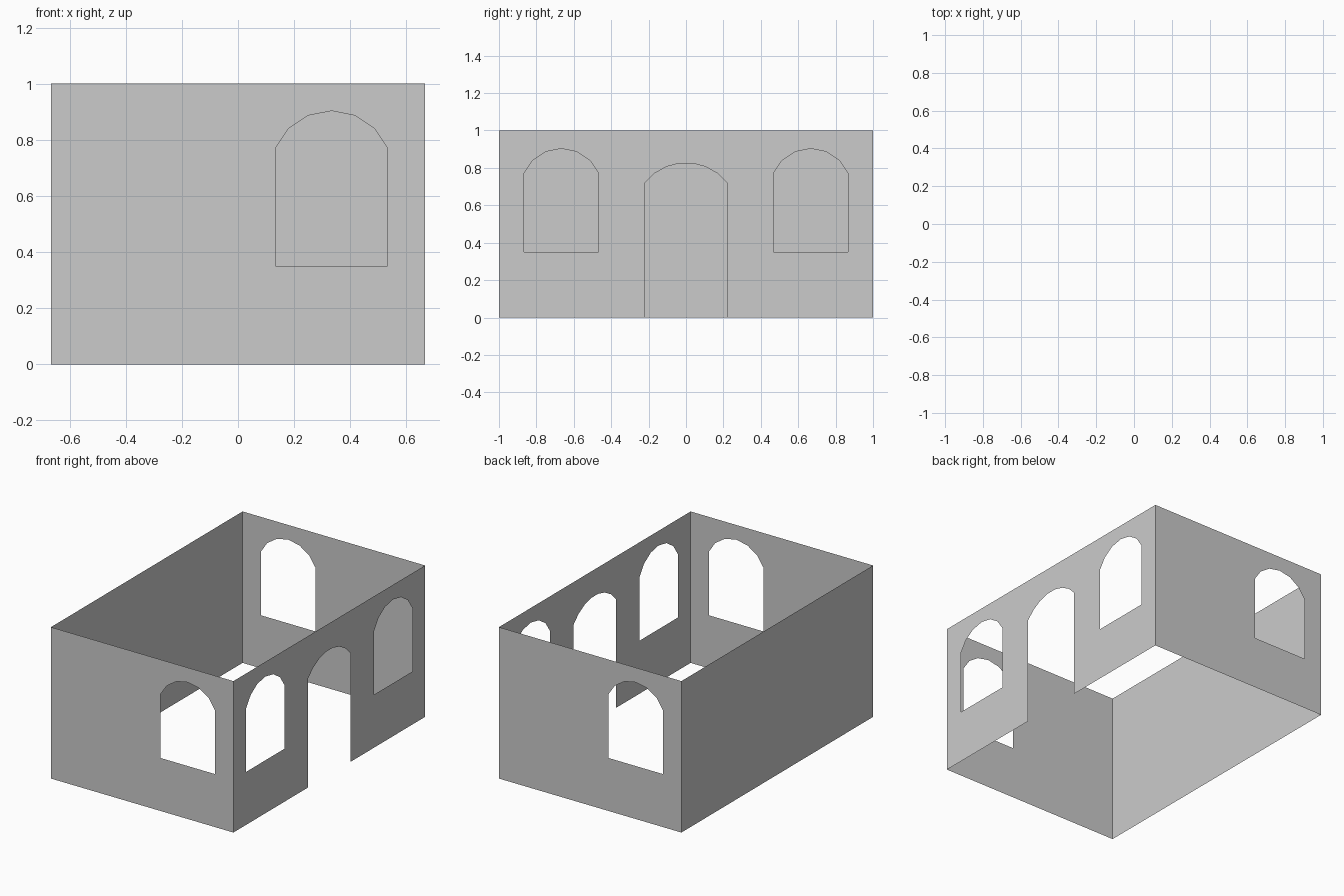
import bpy, bmesh, math
from mathutils import Vector

if "Cube" in bpy.data.objects:
    bpy.data.objects.remove(bpy.data.objects["Cube"])

W, D, H = 2 / 3, 1.0, 1.0   # half width, half depth, height


def arch(centre, half, bottom, spring, apex, segs):
    """Outline of an arched opening: left foot, arc, right foot."""
    rise = apex - spring
    r = (half ** 2 + rise ** 2) / (2 * rise)
    a = math.asin(half / r)
    pts = [(centre - half, bottom)]
    for i in range(segs + 1):
        t = -a + 2 * a * i / segs
        pts.append((centre + r * math.sin(t), apex - r + r * math.cos(t)))
    return pts + [(centre + half, bottom)]


def window(centre):
    return arch(centre, 0.2, 0.35, 0.77, 0.903, 6)


def wall(name, half, place, outward, holes=(), door=()):
    """Thin flat wall with cut openings; place maps (u, z) to 3D."""
    outline = [(-half, 0), *door, (half, 0), (half, H), (-half, H)]
    bm = bmesh.new()
    edges = []
    for loop in (outline, *holes):
        vs = [bm.verts.new(place(u, z)) for u, z in loop]
        edges += [bm.edges.new((vs[i - 1], vs[i])) for i in range(len(vs))]
    n = Vector(outward)
    bmesh.ops.triangle_fill(bm, use_beauty=True, use_dissolve=False, edges=edges, normal=n)
    bm.normal_update()
    for f in bm.faces:
        if f.normal.dot(n) < 0:
            f.normal_flip()
    bmesh.ops.dissolve_limit(bm, angle_limit=0.01, verts=[], edges=bm.edges[:])
    me = bpy.data.meshes.new(name)
    bm.to_mesh(me)
    bm.free()
    bpy.context.collection.objects.link(bpy.data.objects.new(name, me))


# End walls, one window each
wall("front_wall", W, lambda u, z: (u, -D, z), (0, -1, 0), [window(1 / 3)])
wall("back_wall", W, lambda u, z: (u, D, z), (0, 1, 0), [window(-1 / 3)])
# Side walls: doorway and two windows on the right, plain on the left
wall("right_wall", D, lambda u, z: (W, u, z), (1, 0, 0),
     [window(-2 / 3), window(2 / 3)], arch(0, 0.22, 0, 0.72, 0.827, 7))
wall("left_wall", D, lambda u, z: (-W, u, z), (-1, 0, 0))
